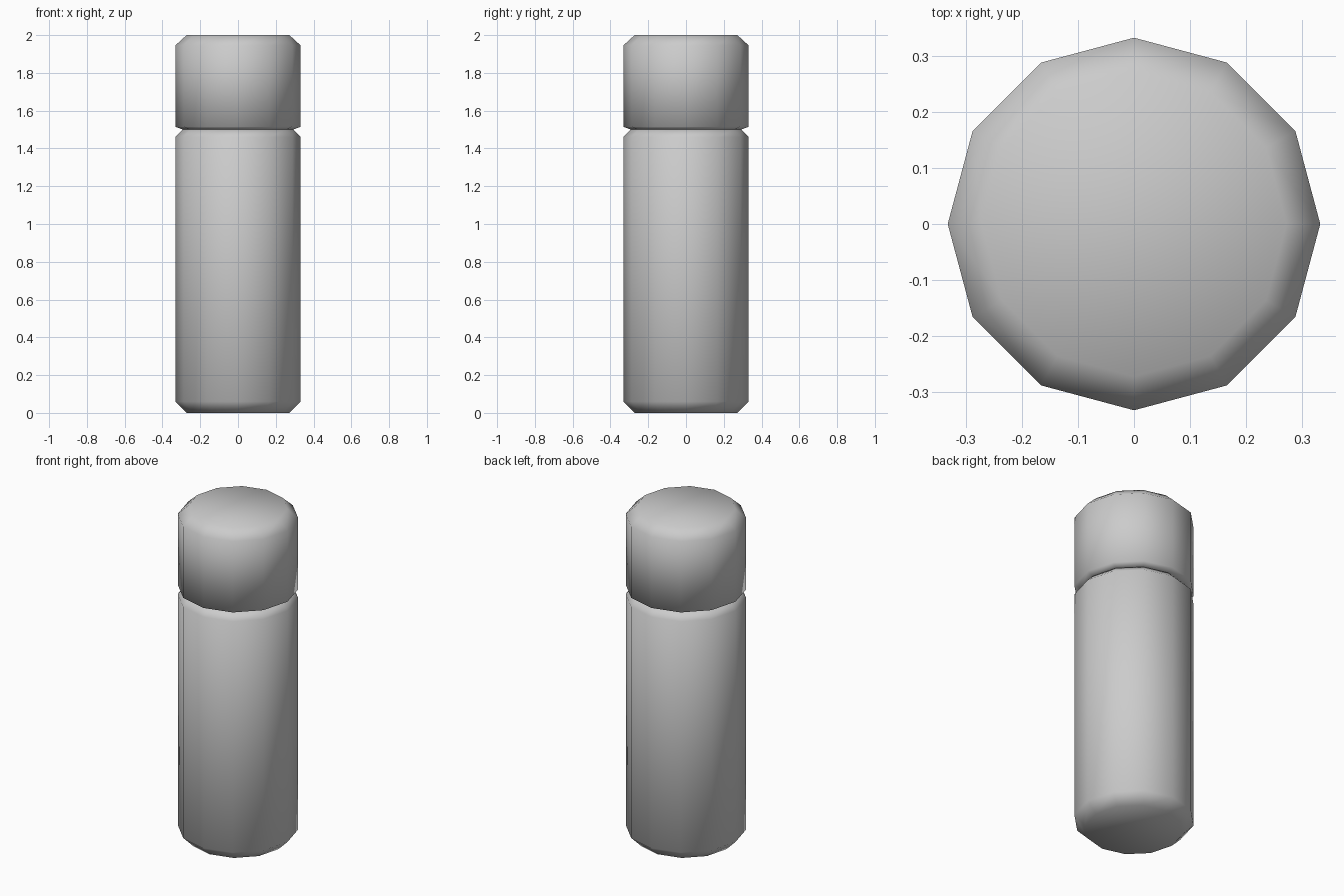
import bpy
import bmesh
from math import cos, sin, tau

cube = bpy.data.objects.get("Cube")
if cube:
    bpy.data.objects.remove(cube, do_unlink=True)

SIDES = 12

grey = bpy.data.materials.new("light_grey")
grey.use_nodes = True
colour = (0.6, 0.6, 0.6, 1)
grey.diffuse_color = colour
grey.node_tree.nodes["Principled BSDF"].inputs["Base Color"].default_value = colour


def turned_part(name, profile):
    """Closed smooth part turned from (radius, height) pairs, bottom to top."""
    bm = bmesh.new()
    rings = [[bm.verts.new((r * cos(tau * i / SIDES), r * sin(tau * i / SIDES), z))
              for i in range(SIDES)] for r, z in profile]
    for low, high in zip(rings, rings[1:]):
        for i in range(SIDES):
            j = (i + 1) % SIDES
            bm.faces.new((low[i], low[j], high[j], high[i]))
    bm.faces.new(rings[0][::-1])
    bm.faces.new(rings[-1])
    for face in bm.faces:
        face.smooth = True
    mesh = bpy.data.meshes.new(name)
    bm.to_mesh(mesh)
    bm.free()
    mesh.materials.append(grey)
    obj = bpy.data.objects.new(name, mesh)
    bpy.context.collection.objects.link(obj)
    return obj


# Tall body with chamfered foot and shoulder
turned_part("body", [(0.272, 0), (0.332, 0.06), (0.332, 1.46), (0.292, 1.5)])

# Cap with a shallow undercut and chamfered top
turned_part("cap", [(0.292, 1.5), (0.332, 1.515), (0.332, 1.945), (0.272, 2)])
